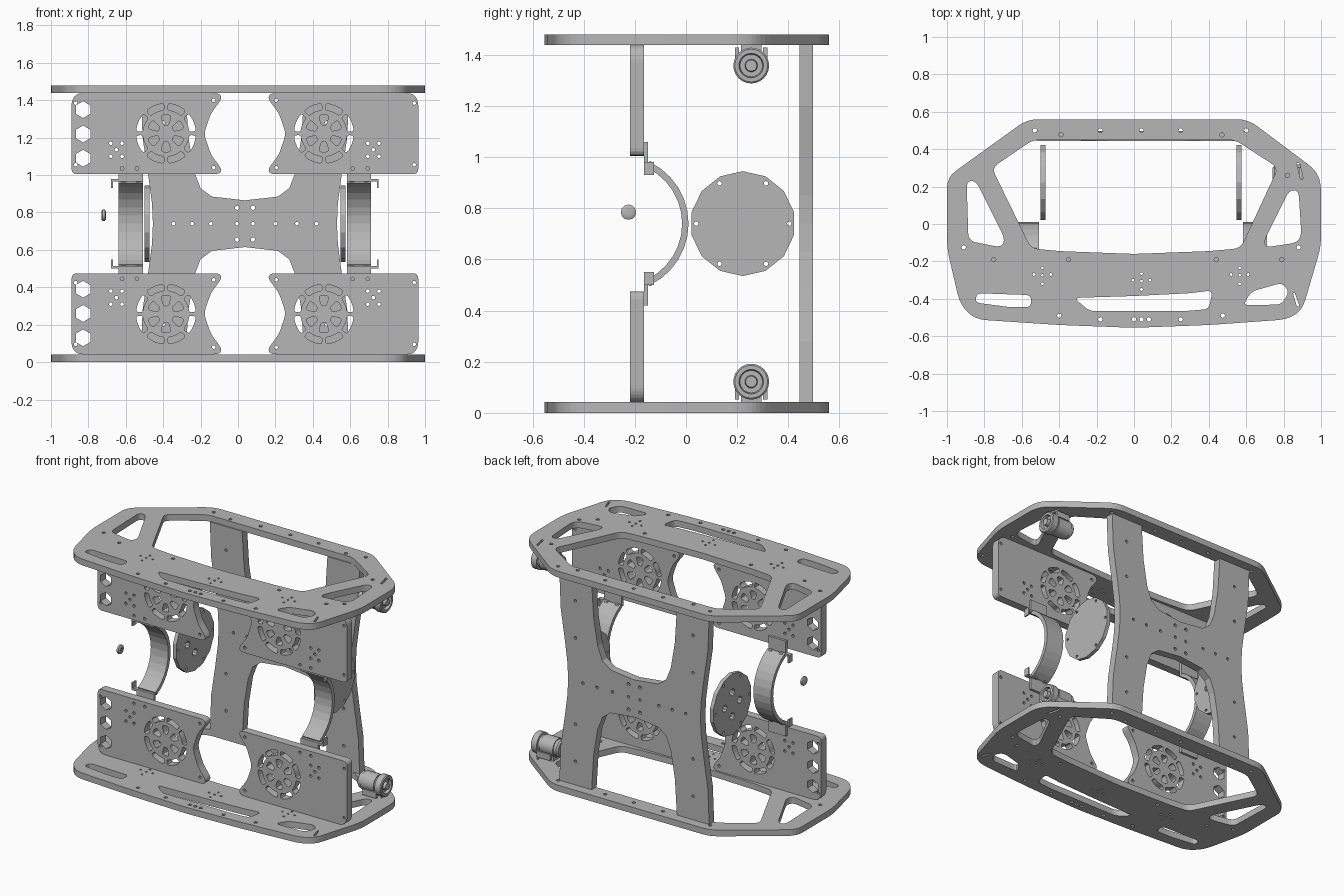
import bpy, bmesh, math
from mathutils import Matrix, Vector

if "Cube" in bpy.data.objects:
    bpy.data.objects.remove(bpy.data.objects["Cube"])

grey = bpy.data.materials.new("plain_grey")
grey.diffuse_color = (0.47, 0.47, 0.47, 1)
grey.use_nodes = True
grey.node_tree.nodes["Principled BSDF"].inputs["Base Color"].default_value = grey.diffuse_color
CX, H = 0.037, 1.48          # mirror line of the inner parts, total height

PLANES = {"xy": Matrix.Identity(3),
          "xz": Matrix(((1, 0, 0), (0, 0, -1), (0, 1, 0))),
          "yz": Matrix(((0, 0, 1), (1, 0, 0), (0, 1, 0)))}


def finish(name, bm, smooth=False):
    bmesh.ops.remove_doubles(bm, verts=bm.verts, dist=0.0002)
    bmesh.ops.recalc_face_normals(bm, faces=bm.faces)
    me = bpy.data.meshes.new(name)
    bm.to_mesh(me)
    bm.free()
    me.materials.clear()
    me.materials.append(grey)
    for p in me.polygons:
        p.material_index = 0
        p.use_smooth = smooth
    if smooth:
        me.set_sharp_from_angle(angle=math.radians(35))
    ob = bpy.data.objects.new(name, me)
    bpy.context.collection.objects.link(ob)
    return ob


def plate(name, loops, plane, offset, thick):
    """Flat plate: first loop is the outline, the others are holes."""
    cu = bpy.data.curves.new("outline", "CURVE")
    cu.dimensions, cu.fill_mode, cu.extrude = "2D", "BOTH", thick / 2
    for pts in loops:
        sp = cu.splines.new("POLY")
        sp.points.add(len(pts) - 1)
        for p, (a, b) in zip(sp.points, pts):
            p.co = (a, b, 0, 1)
        sp.use_cyclic_u = True
    tmp = bpy.data.objects.new("outline", cu)
    bpy.context.collection.objects.link(tmp)
    dg = bpy.context.evaluated_depsgraph_get()
    me = bpy.data.meshes.new_from_object(tmp.evaluated_get(dg))
    bm = bmesh.new()
    bm.from_mesh(me)
    bpy.data.objects.remove(tmp)
    bpy.data.meshes.remove(me)
    m = PLANES[plane]
    shift = m @ Vector((0, 0, 1))
    shift = Vector([abs(c) for c in shift]) * offset
    for v in bm.verts:
        v.co = m @ v.co + shift
    return finish(name, bm)


def box(name, x0, x1, y0, y1, z0, z1):
    bm = bmesh.new()
    bmesh.ops.create_cube(bm, size=1)
    for v in bm.verts:
        v.co = ((x0 + x1) / 2 + v.co.x * (x1 - x0), (y0 + y1) / 2 + v.co.y * (y1 - y0),
                (z0 + z1) / 2 + v.co.z * (z1 - z0))
    return finish(name, bm)


def lathe(name, profile, y, z, n=24):
    """Spin an (x, radius) profile around an axis along x."""
    bm = bmesh.new()
    vs = [bm.verts.new((x, y, z + r)) for x, r in profile]
    es = [bm.edges.new(p) for p in zip(vs, vs[1:])]
    bmesh.ops.spin(bm, geom=vs + es, cent=(0, y, z), axis=(1, 0, 0),
                   angle=math.tau, steps=n, use_merge=False)
    return finish(name, bm, True)


def fillet(pts, r, n=4):
    """Round the corners of a polygon."""
    out, vs = [], [Vector(p) for p in pts]
    for i, p in enumerate(vs):
        a, b = vs[i - 1] - p, vs[(i + 1) % len(vs)] - p
        a = p + a.normalized() * min(r, a.length * 0.45)
        b = p + b.normalized() * min(r, b.length * 0.45)
        for k in range(n + 1):
            t = k / n
            q = a * (1 - t) ** 2 + p * 2 * t * (1 - t) + b * t * t
            out.append((q.x, q.y))
    return out


def ring(cx, cy, r, n=8, a0=0.0):
    return [(cx + r * math.cos(a0 + math.tau * k / n), cy + r * math.sin(a0 + math.tau * k / n))
            for k in range(n)]


def arc_band(cx, cy, r0, r1, a0, a1, n):
    angs = [math.radians(a0 + (a1 - a0) * k / n) for k in range(n + 1)]
    return ([(cx + r1 * math.cos(a), cy + r1 * math.sin(a)) for a in angs] +
            [(cx + r0 * math.cos(a), cy + r0 * math.sin(a)) for a in reversed(angs)])


def flip_x(loops):
    return [[(2 * CX - a, b) for a, b in l] for l in loops]


def flip_z(loops):
    return [[(a, H - b) for a, b in l] for l in loops]


# Top and bottom deck plates
deck = [fillet([(-0.57, 0.56), (0.61, 0.56), (0.97, 0.29), (1, 0.22), (1, -0.12), (0.9, -0.46),
                (0.82, -0.51), (0.4, -0.54), (0, -0.555), (-0.4, -0.54), (-0.85, -0.51),
                (-0.93, -0.43), (-1, -0.13), (-1, 0.25)], 0.06),
        fillet([(-0.54, 0.45), (0.54, 0.45), (0.77, 0.3), (0.57, -0.13), (0.4, -0.145),
                (0, -0.16), (-0.4, -0.145), (-0.55, -0.13), (-0.76, 0.3)], 0.04),
        fillet([(-0.895, 0.23), (-0.845, 0.23), (-0.69, -0.08), (-0.71, -0.125), (-0.885, -0.09)], 0.04),
        fillet([(0.83, 0.18), (0.88, 0.18), (0.895, -0.06), (0.87, -0.1), (0.7, -0.125), (0.7, -0.08)], 0.04),
        fillet([(-0.84, -0.37), (-0.55, -0.38), (-0.55, -0.445), (-0.66, -0.445), (-0.85, -0.42)], 0.03),
        fillet([(0.59, -0.42), (0.63, -0.36), (0.79, -0.315), (0.83, -0.36), (0.79, -0.43), (0.6, -0.435)], 0.03),
        fillet([(-0.32, -0.395), (0, -0.385), (0.3, -0.37), (0.42, -0.355), (0.4, -0.455),
                (0.28, -0.465), (-0.24, -0.465)], 0.03),
        [(0.87, 0.325), (0.885, 0.325), (0.905, 0.24), (0.89, 0.24)],
        [(0.85, -0.37), (0.86, -0.37), (0.885, -0.44), (0.87, -0.44)]]
for x, y in [(-0.53, 0.5), (-0.39, 0.477), (-0.18, 0.5), (0.04, 0.5), (0.25, 0.5), (0.47, 0.477),
             (0.6, 0.5), (0.82, 0.26), (-0.91, -0.125), (0.88, -0.125), (-0.75, -0.19), (-0.35, -0.19),
             (0.44, -0.19), (0.79, -0.19), (-0.4, -0.49), (-0.18, -0.51), (0, -0.51), (0.04, -0.51),
             (0.08, -0.51), (0.25, -0.51), (0.475, -0.49)]:
    deck.append(ring(x, y, 0.012))
for x in (-0.49, 0.04, 0.565):
    for dx, dy in [(0, -0.235), (-0.045, -0.27), (0.045, -0.27), (0, -0.275), (0, -0.32)]:
        deck.append(ring(x + dx, dy - (0.03 if x == 0.04 else 0), 0.008, 6))
plate("bottom_deck", deck, "xy", 0.021, 0.042)
plate("top_deck", deck, "xy", H - 0.021, 0.042)

# Four front panels with ventilated wheels
panel = [fillet([(-0.89, 0.475), (-0.1, 0.475), (-0.085, 0.45), (-0.145, 0.37), (-0.182, 0.26),
                 (-0.145, 0.15), (-0.085, 0.07), (-0.1, 0.042), (-0.86, 0.042), (-0.89, 0.08)], 0.03)]
fx, fz = -0.385, 0.257
for k in range(8):
    panel.append(fillet(arc_band(fx, fz, 0.125, 0.16, k * 45 + 4, k * 45 + 41, 4), 0.012, 2))
for k in range(6):
    panel.append(fillet(arc_band(fx, fz, 0.045, 0.1, k * 60 + 14, k * 60 + 46, 2), 0.02, 3))
for x, z in [(-0.68, 0.38), (-0.62, 0.38), (-0.68, 0.31), (-0.62, 0.31), (-0.65, 0.345), (-0.62, 0.445),
             (-0.54, 0.445), (-0.13, 0.08), (-0.13, 0.44), (-0.868, 0.425), (-0.868, 0.095)]:
    panel.append(ring(x, z, 0.01))
hexes = [ring(-0.828, z, 0.045, 6, math.pi / 6) for z in (0.39, 0.26, 0.13)]
for level, f in (("lower", lambda l: l), ("upper", flip_z)):
    plate(level + "_left_panel", f(panel + hexes), "xz", -0.192, 0.055)
    plate(level + "_right_panel", f(flip_x(panel)), "xz", -0.192, 0.055)

# X-shaped back brace: one quarter outline, mirrored both ways
quarter = [(-0.455, 0.74), (-0.46, 0.85), (-0.48, 1.0), (-0.51, 1.2), (-0.52, 1.44), (-0.28, 1.44),
           (-0.265, 1.2), (-0.235, 1.02), (-0.2, 0.93), (-0.14, 0.885), (CX, 0.865)]
right = [(2 * CX - a, b) for a, b in reversed(quarter[:-1])]
upper = quarter + right
brace = [upper + [(a, H - b) for a, b in reversed(upper[1:-1])]]
for x in (-0.345, -0.245, -0.145, -0.005, 0.08, 0.2, 0.315, 0.42):
    brace.append(ring(x, 0.74, 0.01))
for x in (-0.005, 0.08):
    brace += [ring(x, 0.825, 0.012), ring(x, 0.655, 0.012)]
for x in (-0.4, 0.475):
    brace += [ring(x, z, 0.01) for z in (0.2, 0.45, 1.03, 1.28)]
plate("back_brace", brace, "xz", 0.47, 0.053)

# Side discs
disc = [ring(0.222, 0.74, 0.205, 14, math.pi / 14)] + \
       [ring(0.222 + 0.182 * math.cos(k * math.pi / 3), 0.74 + 0.182 * math.sin(k * math.pi / 3), 0.009)
        for k in range(6)]
vents = [ring(0.222 + 0.08 * math.cos(a), 0.74 + 0.08 * math.sin(a), 0.024, 10)
         for a in (0, math.pi / 2, math.pi, 1.5 * math.pi)]
plate("left_disc", disc + vents, "yz", -0.487, 0.025)
plate("right_disc", disc, "yz", 0.561, 0.025)

# Curved clamps with mounting tabs and latch ears
for side, s in (("left", -1), ("right", 1)):
    mid = CX + s * 0.61
    plate(side + "_clamp", [arc_band(-0.257, 0.74, 0.242, 0.267, -64, 64, 12)], "yz", mid, 0.13)
    for end, t in (("upper", 1), ("lower", -1)):
        zs = lambda a, b: sorted((0.74 + t * a, 0.74 + t * b))
        xs = lambda a, b: sorted((mid + s * a, mid + s * b))
        nm = f"{end}_{side}_clamp_"
        box(nm + "tab", mid - 0.065, mid + 0.065, -0.165, -0.148, *zs(0.225, 0.32))
        box(nm + "arm", *xs(0.05, 0.105), -0.165, -0.14, *zs(0.225, 0.24))
        box(nm + "ear", *xs(0.095, 0.105), -0.165, -0.125, *zs(0.19, 0.24))
        for dx in (-0.04, 0.04):
            lathe(nm + "pin", [(mid + dx - 0.012, 0), (mid + dx - 0.012, 0.012),
                               (mid + dx + 0.012, 0.012), (mid + dx + 0.012, 0)],
                  -0.14, 0.74 + t * 0.232, 8)

# Small loose knob
lathe("side_knob", [(-0.73, 0), (-0.73, 0.022), (-0.725, 0.03), (-0.712, 0.03), (-0.707, 0.022),
                    (-0.707, 0.01), (-0.712, 0.01), (-0.712, 0)], -0.225, 0.785, 12)

# Cylinders at the back right corner, with saddle feet
barrel = [(0.74, 0), (0.74, 0.045), (0.75, 0.055), (0.77, 0.055), (0.77, 0.062), (0.87, 0.062),
          (0.87, 0.055), (0.885, 0.055), (0.885, 0.07), (0.925, 0.07), (0.93, 0.064), (0.93, 0.048),
          (0.91, 0.044), (0.91, 0.025), (0.935, 0.022), (0.935, 0)]
for level, z, t in (("lower", 0.122, -1), ("upper", H - 0.122, 1)):
    lathe(level + "_barrel", barrel, 0.255, z)
    box(level + "_barrel_foot", 0.78, 0.86, 0.215, 0.295, *sorted((z + t * 0.085, z + t * 0.04)))
    for dy in (-0.055, 0.055):
        box(level + "_barrel_lug", 0.79, 0.89, 0.255 + dy - 0.008, 0.255 + dy + 0.008,
            *sorted((z + t * 0.07, z + t * 0.03)))
